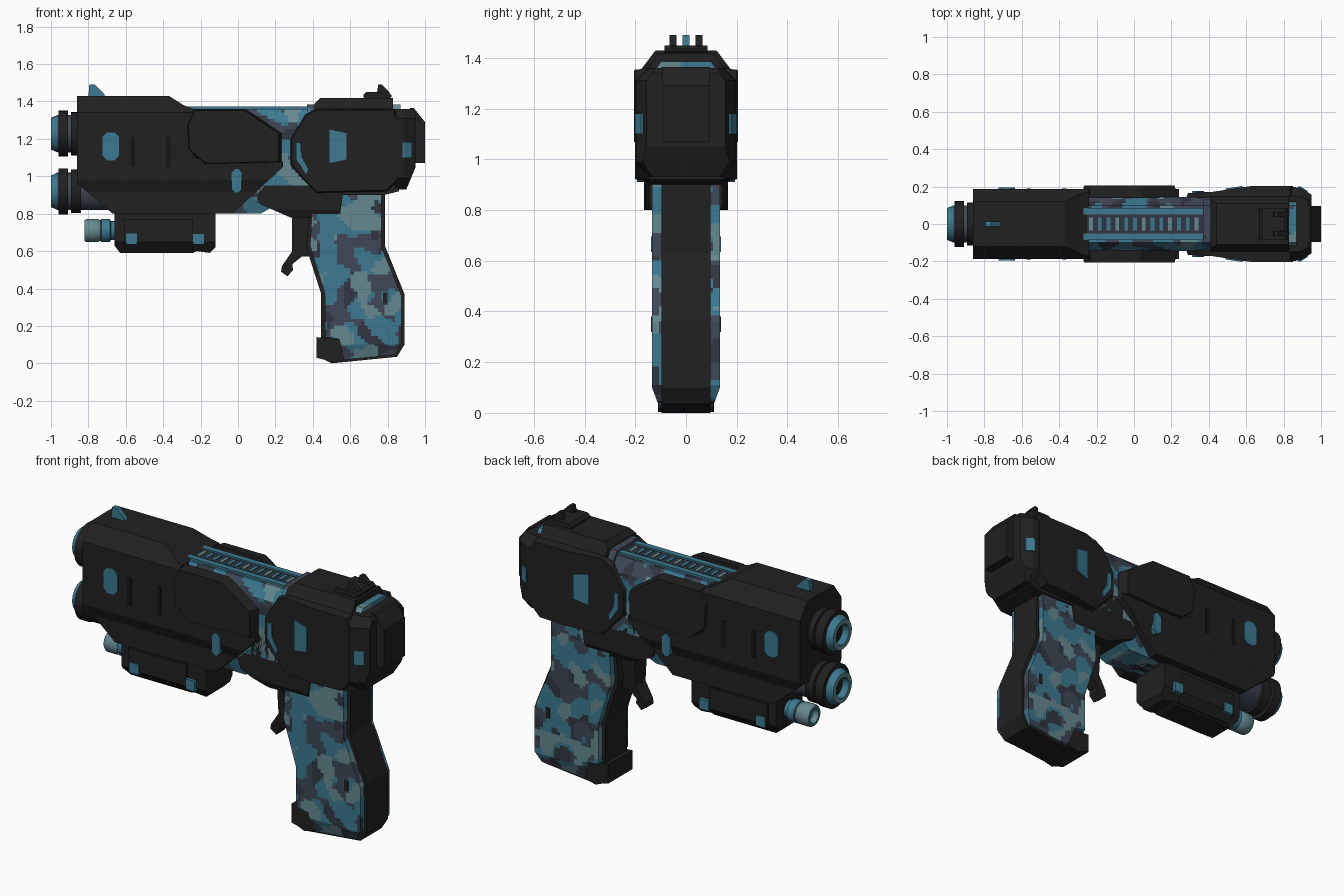
import bpy, bmesh, math
from mathutils import Vector, noise

if "Cube" in bpy.data.objects:
    bpy.data.objects.remove(bpy.data.objects["Cube"])

def material(name, r, g, b):
    m = bpy.data.materials.new(name)
    m.diffuse_color = (r, g, b, 1)
    m.use_nodes = True
    m.node_tree.nodes["Principled BSDF"].inputs["Base Color"].default_value = m.diffuse_color
    return m

BLACK = material("matte black", 0.015, 0.015, 0.015)
DEEP = material("slot black", 0.007, 0.007, 0.007)
SLATE = material("slate", 0.05, 0.064, 0.095)
TEAL = material("teal", 0.045, 0.19, 0.28)
LIGHT = material("pale teal", 0.13, 0.25, 0.28)
DARK = material("dark slate", 0.03, 0.037, 0.055)

def interp(table, t):
    if not isinstance(table, list):
        return table
    if t <= table[0][0]:
        return table[0][1]
    for (a, u), (b, v) in zip(table, table[1:]):
        if t <= b:
            return u + (v - u) * (t - a) / (b - a)
    return table[-1][1]

def finish(name, bm, mats, smooth=False):
    bmesh.ops.recalc_face_normals(bm, faces=bm.faces)
    me = bpy.data.meshes.new(name)
    bm.to_mesh(me)
    bm.free()
    for m in mats:
        me.materials.append(m)
    ob = bpy.data.objects.new(name, me)
    bpy.context.collection.objects.link(ob)
    if smooth:
        bpy.ops.object.select_all(action='DESELECT')
        ob.select_set(True)
        bpy.context.view_layer.objects.active = ob
        bpy.ops.object.shade_smooth_by_angle(angle=math.radians(35))
    return ob

def cut(bm, axis, t):
    no = Vector((0, 0, 0))
    no[axis] = 1
    bmesh.ops.bisect_plane(bm, geom=bm.verts[:] + bm.edges[:] + bm.faces[:],
                           plane_co=no * t, plane_no=no, dist=1e-5)

def bridge(bm, a, b):
    """Closed prism between two matching xz loops."""
    bm.faces.new(a)
    bm.faces.new(b[::-1])
    for i in range(len(a)):
        j = (i + 1) % len(a)
        bm.faces.new((a[i], b[i], b[j], a[j]))

def camo_index(p):
    q = Vector((p.x, p.y * 0.7, p.z))
    if noise.noise(q * 9 + Vector((5.3, 2.1, 8.7))) > 0.2:
        return 2
    if noise.noise(q * 10 + Vector((1.7, 9.2, 3.3))) > 0.0:
        return 1
    return 3 if noise.noise(q * 8 + Vector((7.1, 4.4, 0.6))) > 0.15 else 0

def solid(name, pts, wz, mat=BLACK, wx=1, camo=False):
    """Side outline whose half width is wz(z) * wx(x)."""
    bm = bmesh.new()
    bridge(bm, *[[bm.verts.new((x, y, z)) for x, z in pts] for y in (-1, 1)])
    for axis, table in ((2, wz), (0, wx)):
        if isinstance(table, list):
            for t, _ in table:
                cut(bm, axis, t)
    if camo:
        for axis, k in ((0, 0), (2, 1)):
            lo, hi = min(p[k] for p in pts), max(p[k] for p in pts)
            n = int((hi - lo) / 0.018)
            for i in range(1, n):
                cut(bm, axis, lo + (hi - lo) * i / n)
        for i in range(-4, 5):
            cut(bm, 1, i / 5)
    for v in bm.verts:
        v.co.y *= interp(wz, v.co.z) * interp(wx, v.co.x)
    if camo:
        for f in bm.faces:
            f.material_index = camo_index(f.calc_center_median())
    return finish(name, bm, [SLATE, TEAL, LIGHT, DARK] if camo else [mat])

def panel(name, pts, y0, y1, mat=BLACK, inset=0.0):
    """Mirrored pair of side plates from y0 out to y1(x)."""
    bm = bmesh.new()
    cx = sum(p[0] for p in pts) / len(pts)
    cz = sum(p[1] for p in pts) / len(pts)
    for s in (-1, 1):
        inner = [bm.verts.new((x, s * 0.5, z)) for x, z in pts]
        outer = [bm.verts.new((x + (cx - x) * inset, s, z + (cz - z) * inset)) for x, z in pts]
        bridge(bm, inner, outer)
    if isinstance(y1, list):
        for t, _ in y1:
            cut(bm, 0, t)
    for v in bm.verts:
        k = abs(v.co.y) * 2 - 1
        v.co.y = math.copysign(y0 + (interp(y1, v.co.x) - y0) * k, v.co.y)
    return finish(name, bm, [mat])

def rect(x0, x1, z0, z1, c=0.0):
    if not c:
        return [(x0, z0), (x1, z0), (x1, z1), (x0, z1)]
    return [(x0 + c, z0), (x1 - c, z0), (x1, z0 + c), (x1, z1 - c),
            (x1 - c, z1), (x0 + c, z1), (x0, z1 - c), (x0, z0 + c)]

def lathe(name, prof, z, n=28):
    """Turned part along x: prof holds (x, radius, material of next band)."""
    bm = bmesh.new()
    mats = [SLATE, TEAL, LIGHT, BLACK, DEEP]
    rings = [[bm.verts.new((x, r * math.cos(2 * math.pi * i / n), z + r * math.sin(2 * math.pi * i / n)))
              for i in range(n)] for x, r, _ in prof]
    for (a, b, p) in zip(rings, rings[1:], prof):
        for i in range(n):
            j = (i + 1) % n
            bm.faces.new((a[i], a[j], b[j], b[i])).material_index = mats.index(p[2])
    bm.faces.new(rings[0]).material_index = mats.index(prof[0][2])
    bm.faces.new(rings[-1]).material_index = mats.index(prof[-1][2])
    return finish(name, bm, mats, True)

# Camouflaged inner core, seen between the shrouds
solid("inner_core", [(-0.3, 0.8), (0.12, 0.8), (0.3, 0.9), (0.45, 0.95), (0.45, 1.36), (-0.3, 1.36)],
      [(0.8, 0.1), (0.95, 0.145), (1.29, 0.145), (1.36, 0.1)], camo=True)

# Front shroud with stepped top, and the angled side panels
solid("front_shroud", [(-0.86, 0.96), (-0.81, 0.92), (-0.67, 0.8), (-0.03, 0.8), (0.24, 1.05), (0.24, 1.08),
                       (-0.24, 1.1), (-0.24, 1.36), (-0.29, 1.38), (-0.37, 1.43), (-0.86, 1.43)],
      [(0.8, 0.165), (0.92, 0.165), (0.98, 0.188), (1.34, 0.188), (1.43, 0.12)])
panel("middle_panels", [(-0.24, 1.36), (0.04, 1.36), (0.235, 1.23), (0.235, 1.07), (-0.18, 1.06),
                        (-0.27, 1.14), (-0.28, 1.28)], 0.14, 0.205, inset=0.06)
panel("shroud_windows", rect(-0.725, -0.635, 1.085, 1.235, 0.025), 0.17, 0.194, TEAL)
panel("lower_windows", rect(-0.035, 0.02, 0.91, 1.04, 0.02), 0.15, [(-0.035, 0.194), (0.02, 0.194)], TEAL)
for i, x in enumerate((-0.575, -0.385)):
    panel(f"shroud_slots_{i}", rect(x, x + 0.025, 1.05, 1.21), 0.17, 0.191, DEEP)

# Over and under barrels with black collars
for name, z, back in (("upper_barrel", 1.228, -0.8), ("lower_barrel", 0.92, -0.6)):
    lathe(name, [(back, 0.1, SLATE), (-0.965, 0.1, TEAL), (-0.98, 0.093, TEAL), (-1.0, 0.085, LIGHT),
                 (-1.0, 0.058, TEAL), (-0.93, 0.055, DEEP), (-0.93, 0.01, DEEP)], z)
    for k, (a, b, r) in enumerate(((-0.96, -0.91, 0.123), (-0.893, -0.84, 0.116))):
        lathe(f"{name}_collar_{k}", [(a, 0.09, BLACK), (a, r, BLACK), (b, r, BLACK), (b, 0.09, BLACK)], z)

# Lamp module under the barrel
solid("lamp_housing", [(-0.66, 0.82), (-0.66, 0.63), (-0.63, 0.59), (-0.24, 0.59), (-0.22, 0.6), (-0.15, 0.59),
                       (-0.12, 0.62), (-0.12, 0.82)], [(0.59, 0.075), (0.65, 0.12), (0.82, 0.12)])
solid("lamp_rail", rect(-0.61, -0.24, 0.6, 0.77), [(0.6, 0.09), (0.65, 0.132), (0.77, 0.132)])
for i, x in enumerate((-0.6, -0.24)):
    panel(f"lamp_windows_{i}", rect(x, x + 0.06, 0.635, 0.695), 0.09, 0.138, TEAL)
lathe("lamp", [(-0.64, 0.05, TEAL), (-0.68, 0.05, TEAL), (-0.685, 0.062, TEAL), (-0.73, 0.062, SLATE),
               (-0.735, 0.055, LIGHT), (-0.75, 0.062, LIGHT), (-0.81, 0.062, LIGHT), (-0.82, 0.055, TEAL),
               (-0.82, 0.04, LIGHT), (-0.79, 0.03, LIGHT)], 0.71)

# Ribbed top channel
solid("top_channel", rect(-0.27, 0.37, 1.35, 1.364), 0.05, DARK)
for i in range(13):
    x = -0.24 + i * 0.047
    solid(f"top_rib_{i}", rect(x, x + 0.02, 1.35, 1.37), 0.035, TEAL if i % 3 else LIGHT)
panel("top_rails", rect(-0.27, 0.37, 1.345, 1.372), 0.052, 0.085, TEAL)

# Lower frame and rear slide
solid("frame", [(0.1, 0.9), (0.25, 1.07), (0.86, 1.07), (0.86, 0.92), (0.78, 0.9), (0.56, 0.9), (0.545, 0.79),
                (0.53, 0.78), (0.28, 0.78), (0.12, 0.85)], [(0.78, 0.125), (0.82, 0.145), (1.07, 0.145)])
solid("rear_slide", [(0.41, 1.0), (0.83, 1.0), (0.83, 1.42), (0.44, 1.42), (0.41, 1.39)],
      [(1.0, 0.148), (1.36, 0.148), (1.42, 0.11)])
solid("slide_insert", rect(0.37, 0.87, 1.1, 1.385), [(1.1, 0.13), (1.34, 0.13), (1.385, 0.1)], camo=True)

# Flared rear side covers and their windows
flare = [(0.28, 0.165), (0.42, 0.172), (0.62, 0.202), (0.87, 0.202)]
flush = [(x, y + 0.007) for x, y in flare]
panel("rear_covers", [(0.28, 1.06), (0.28, 1.2), (0.36, 1.33), (0.42, 1.36), (0.84, 1.36), (0.86, 1.3),
                      (0.86, 0.98), (0.8, 0.92), (0.42, 0.91), (0.36, 0.97)], 0.14, flare, inset=0.03)
panel("cover_windows", [(0.49, 1.07), (0.58, 1.09), (0.58, 1.23), (0.49, 1.25)], 0.15, flush, TEAL)
panel("cover_crescents", [(0.31, 1.09), (0.365, 1.01), (0.375, 1.04), (0.34, 1.1), (0.335, 1.18), (0.31, 1.18)],
      0.14, 0.176, TEAL)

# Tail cap
tail_x = [(0.83, 1.0), (0.89, 0.97), (0.95, 0.78)]
solid("tail_cap", [(0.82, 0.97), (0.86, 0.93), (0.9, 0.93), (0.95, 1.05), (0.95, 1.34), (0.93, 1.36), (0.83, 1.36)],
      [(0.93, 0.14), (0.99, 0.2), (1.31, 0.2), (1.36, 0.15)], wx=tail_x)
solid("tail_plate", [(0.93, 1.07), (1.0, 1.07), (1.0, 1.29), (0.94, 1.365), (0.92, 1.365)], 0.095)
panel("tail_windows", rect(0.88, 0.928, 1.1, 1.18), 0.14, [(x, 0.2 * s + 0.007) for x, s in tail_x], TEAL)

# Sights
solid("front_sight", [(-0.8, 1.42), (-0.71, 1.42), (-0.715, 1.44), (-0.765, 1.49), (-0.795, 1.49)], 0.014, TEAL)
solid("rear_sight_base", rect(0.67, 0.82, 1.41, 1.45, 0.015), 0.085)
panel("rear_sight_posts", [(0.75, 1.49), (0.77, 1.49), (0.81, 1.45), (0.81, 1.43), (0.74, 1.43)], 0.037, 0.065)

# Grip: black spine with camouflaged side scales, and base clamp
solid("grip_spine", [(0.38, 0.8), (0.365, 0.62), (0.445, 0.37), (0.445, 0.03), (0.5, 0.0), (0.85, 0.035),
                     (0.89, 0.1), (0.89, 0.37), (0.785, 0.63), (0.785, 0.92), (0.5, 0.92)], 0.097)
solid("grip_scales", [(0.395, 0.8), (0.385, 0.63), (0.465, 0.37), (0.465, 0.14), (0.54, 0.13), (0.57, 0.02),
                      (0.84, 0.045), (0.875, 0.11), (0.875, 0.36), (0.768, 0.62), (0.768, 0.91), (0.5, 0.91)],
      [(0.03, 0.108), (0.1, 0.134), (0.91, 0.134)], camo=True)
solid("grip_clamp", [(0.42, 0.03), (0.42, 0.14), (0.53, 0.13), (0.57, 0.1), (0.57, 0.02), (0.5, 0.003), (0.46, 0.02)],
      0.11)
panel("grip_studs", rect(0.775, 0.8, 0.32, 0.38), 0.12, 0.138, BLACK)

# Trigger
solid("trigger", [(0.29, 0.79), (0.29, 0.6), (0.235, 0.52), (0.23, 0.49), (0.265, 0.465), (0.295, 0.5),
                  (0.29, 0.53), (0.34, 0.57), (0.4, 0.57), (0.4, 0.79)], [(0.47, 0.03), (0.6, 0.045), (0.79, 0.06)])
